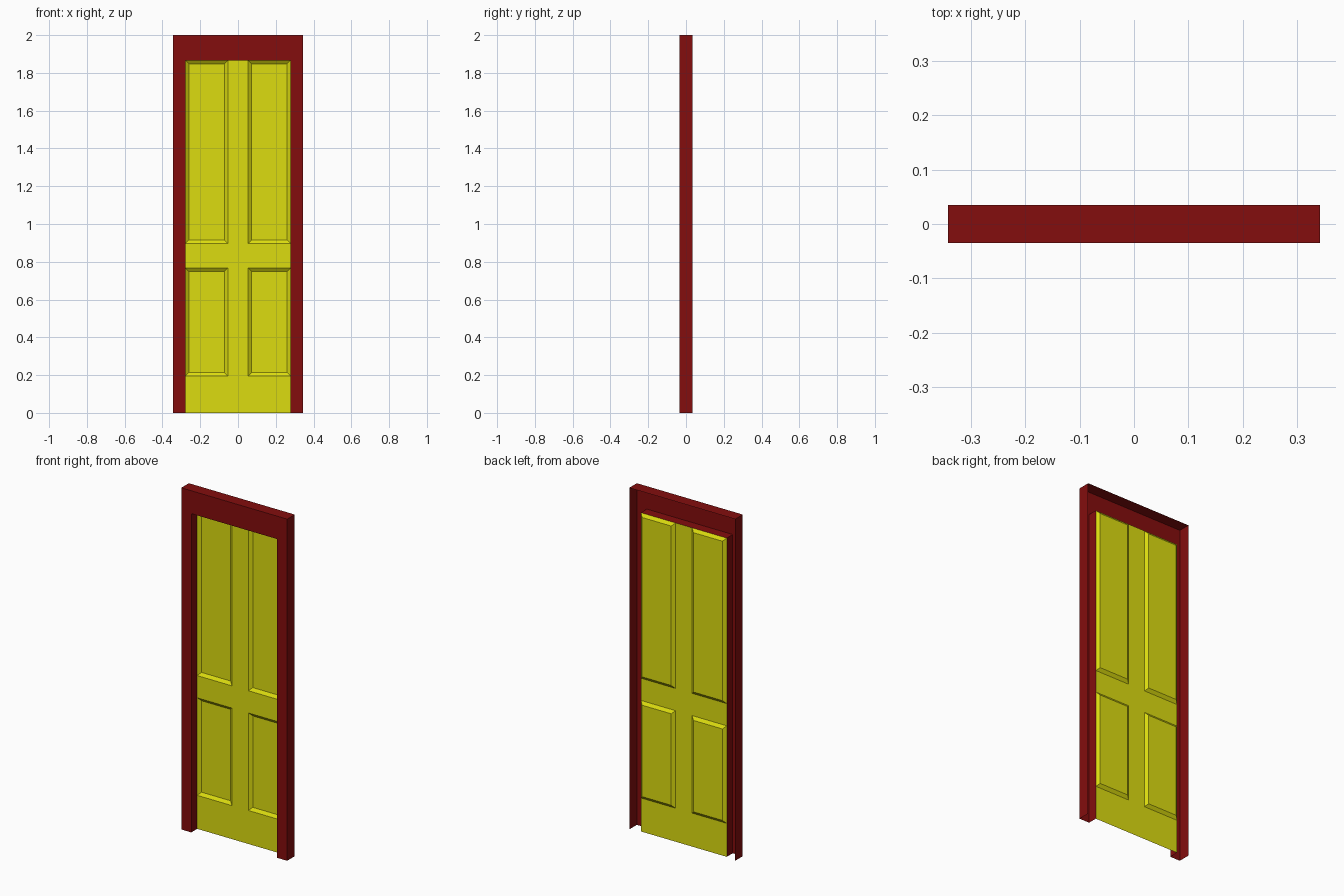
import bpy, bmesh

if "Cube" in bpy.data.objects:
    bpy.data.objects.remove(bpy.data.objects["Cube"])

FRONT, BACK, RAIL = -0.035, 0.035, 0.02   # depth planes
W, H = 0.343, 2.0                         # outer frame
OW, OH = 0.278, 1.866                     # opening


def make(name, bm, color):
    mesh = bpy.data.meshes.new(name)
    bm.to_mesh(mesh)
    bm.free()
    obj = bpy.data.objects.new(name, mesh)
    bpy.context.collection.objects.link(obj)
    mat = bpy.data.materials.new(name + "_paint")
    mat.diffuse_color = color
    mat.use_nodes = True
    mat.node_tree.nodes["Principled BSDF"].inputs["Base Color"].default_value = mat.diffuse_color
    mesh.materials.append(mat)
    return obj


# Frame: folded sheet, open at the back (outer wall, front face, lining)
bm = bmesh.new()
profile = [(W, H, BACK), (W, H, FRONT), (OW, OH, FRONT), (OW, OH, RAIL)]
rings = [[bm.verts.new(p) for p in ((-w, y, 0), (-w, y, h), (w, y, h), (w, y, 0))]
         for w, h, y in profile]
for a, b in zip(rings, rings[1:]):
    for i in range(3):
        bm.faces.new((a[i], b[i], b[i + 1], a[i + 1]))
bm.normal_update()
front = [f for f in bm.faces if abs(f.normal.y) > 0.9]
if front[0].normal.y > 0:
    bmesh.ops.reverse_faces(bm, faces=bm.faces[:])
make("door_frame", bm, (0.23, 0.004, 0.004, 1))

# Door: pressed sheet with four bevelled panels sunk towards the back
bm = bmesh.new()
xs = [-OW, -0.054, 0.054, OW]
zs = [0, 0.196, 0.767, 0.897, OH]
grid = [[bm.verts.new((x, RAIL, z)) for x in xs] for z in zs]
panels = []
for r in range(4):
    for c in range(3):
        f = bm.faces.new((grid[r][c], grid[r][c + 1],
                          grid[r + 1][c + 1], grid[r + 1][c]))
        if r in (1, 3) and c != 1:
            panels.append(f)
bm.normal_update()
bmesh.ops.inset_individual(bm, faces=panels, thickness=0.018, depth=0,
                           use_even_offset=True)
for v in {v for f in panels for v in f.verts}:
    v.co.y = RAIL + 0.014
make("door_panel", bm, (0.72, 0.72, 0.005, 1))
